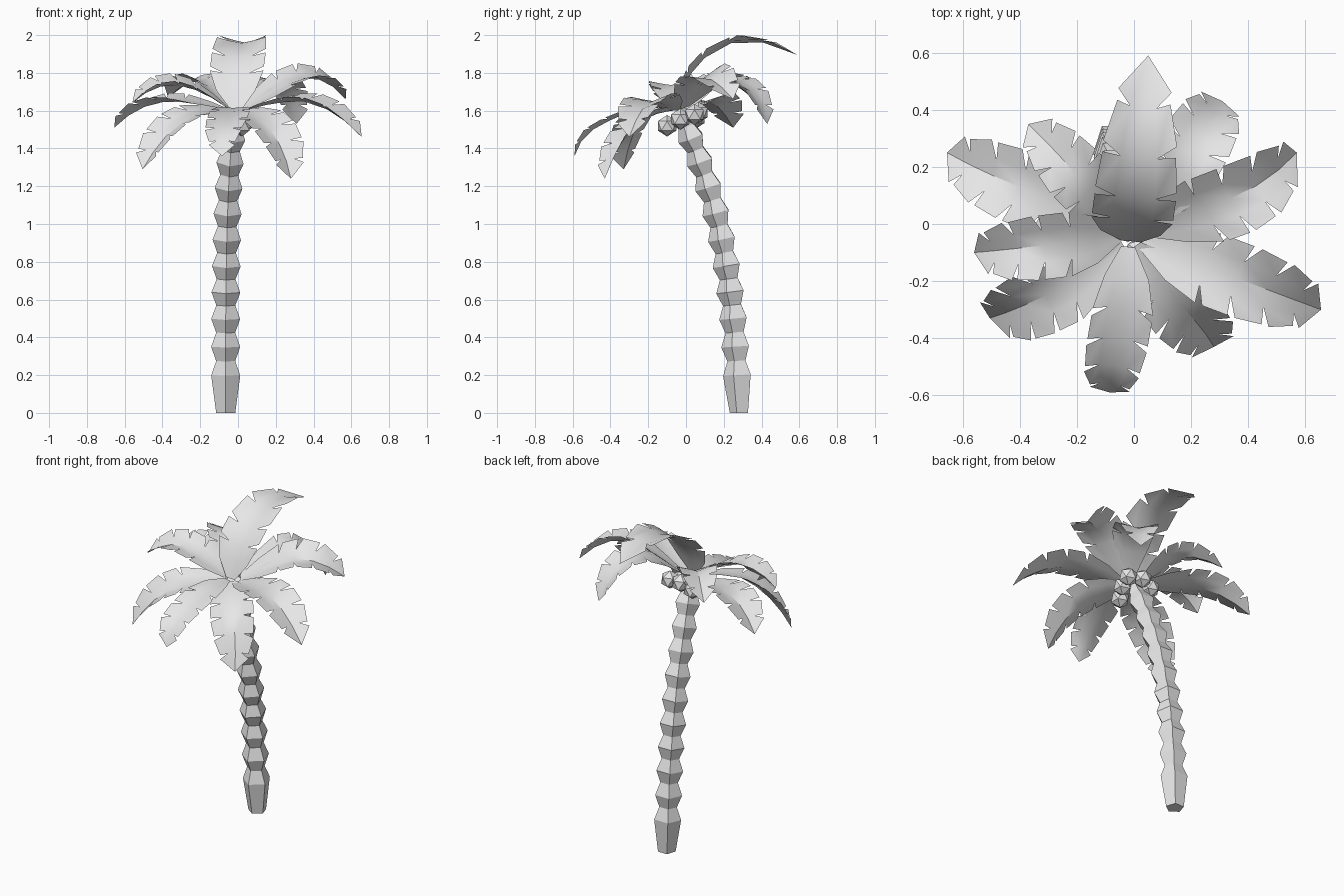
import bpy, bmesh, math
from mathutils import Vector

cube = bpy.data.objects.get("Cube")
if cube:
    bpy.data.objects.remove(cube, do_unlink=True)

grey = bpy.data.materials.new("plain grey")
grey.use_nodes = True
grey.diffuse_color = (0.8, 0.8, 0.8, 1)
grey.node_tree.nodes["Principled BSDF"].inputs["Base Color"].default_value = (0.8, 0.8, 0.8, 1)


def finish(bm, name, smooth=False):
    mesh = bpy.data.meshes.new(name)
    bm.to_mesh(mesh)
    bm.free()
    mesh.materials.append(grey)
    obj = bpy.data.objects.new(name, mesh)
    bpy.context.collection.objects.link(obj)
    if smooth:
        bpy.ops.object.select_all(action="DESELECT")
        obj.select_set(True)
        bpy.context.view_layer.objects.active = obj
        bpy.ops.object.shade_smooth_by_angle(angle=math.radians(35))
    return obj


def spline(points, t):
    """Catmull-Rom point on a path, t from 0 to 1."""
    p = [Vector(q) for q in points]
    p = [2 * p[0] - p[1]] + p + [2 * p[-1] - p[-2]]
    s = t * (len(points) - 1)
    i = min(int(s), len(points) - 2)
    u = s - i
    a, b, c, d = p[i:i + 4]
    return 0.5 * (2 * b + (c - a) * u + (2 * a - 5 * b + 4 * c - d) * u ** 2
                  + (3 * b - a - 3 * c + d) * u ** 3)


# Trunk: five-sided rings, alternately wide and narrow, along a leaning curve
def build_trunk():
    axis = [(-0.065, 0.277, 0.2), (-0.065, 0.256, 0.5), (-0.062, 0.22, 0.78),
            (-0.055, 0.163, 1.06), (-0.042, 0.078, 1.33), (-0.02, -0.02, 1.58)]
    steps = 20
    rings = [(Vector((-0.065, 0.285, 0)), Vector((0, 0, 1)), 0.053)]
    for k in range(steps + 1):
        t = k / steps
        tangent = (spline(axis, min(t + 0.02, 1)) - spline(axis, max(t - 0.02, 0))).normalized()
        radius = (0.053 if k % 2 or k == steps else 0.081) * (1 - 0.1 * t * t)
        rings.append((spline(axis, t), tangent, radius))
    bm = bmesh.new()
    loops = []
    for centre, tangent, radius in rings:
        side = Vector((0, 1, 0)).cross(tangent).normalized()
        back = tangent.cross(side)
        loops.append([bm.verts.new(centre + radius * (side * math.sin(a) - back * math.cos(a)))
                      for a in (math.tau * j / 5 for j in range(5))])
    for low, high in zip(loops, loops[1:]):
        for j in range(5):
            n = (j + 1) % 5
            bm.faces.new((low[j], low[n], high[n], high[j]))
    bm.faces.new(loops[0][::-1])
    bm.faces.new(loops[-1])
    finish(bm, "trunk")


# Frond: a folded leaf with V notches cut between its lobes
WIDTH = (0.03, 0.095, 0.13, 0.13, 0.118, 0.085, 0.0)


def build_frond(name, path, scale=1.0, fold=0.4, roll=0.0):
    bm = bmesh.new()
    last = len(WIDTH) - 1
    heading = Vector(path[-1]) - Vector(path[0])
    level = Vector((heading.y, -heading.x, 0)).normalized()

    def place(station, across, sign):
        t = min(station / last, 1)
        tangent = (spline(path, min(t + 0.03, 1)) - spline(path, max(t - 0.03, 0))).normalized()
        upright = level.cross(tangent).normalized()
        side = level * math.cos(roll) - upright * math.sin(roll)
        normal = side.cross(tangent).normalized()
        bend = fold * min(1, 0.2 + 1.3 * t)
        return spline(path, t) + (side * sign + normal * bend) * across * scale

    rib = [bm.verts.new(place(i, 0, 1)) for i in range(last + 1)]
    for sign in (1, -1):
        inner = [bm.verts.new(place(i, WIDTH[i] * 0.5, sign)) for i in range(last)] + [rib[-1]]
        for i in range(last):
            shift = 0.0 if i < 2 else 0.3
            near = bm.verts.new(place(i + shift, WIDTH[i], sign))
            far = rib[-1] if i == last - 1 else bm.verts.new(
                place(i + 1 + (0.08 if i else 0), WIDTH[i + 1], sign))
            for ring in ((rib[i], inner[i], inner[i + 1], rib[i + 1]),
                         (inner[i], near, far, inner[i + 1])):
                ring = list(dict.fromkeys(ring))
                bm.faces.new(ring if sign > 0 else ring[::-1])
    bmesh.ops.remove_doubles(bm, verts=bm.verts, dist=0.0005)
    finish(bm, name, smooth=True)


# Coconuts: faceted balls tucked under the crown
def build_coconuts():
    spots = [(0.08, 0.045, 1.58), (-0.01, 0.065, 1.59), (-0.08, 0.05, 1.56),
             (0.06, -0.03, 1.555), (0.02, -0.1, 1.52)]
    for number, spot in enumerate(spots, 1):
        bm = bmesh.new()
        bmesh.ops.create_icosphere(bm, subdivisions=1, radius=0.057)
        bmesh.ops.translate(bm, verts=bm.verts, vec=spot)
        finish(bm, f"coconut_{number}")


build_trunk()
build_coconuts()

build_frond("back_frond", [(-0.01, -0.06, 1.61), (-0.01, 0.0, 1.75), (0.005, 0.1, 1.88),
                           (0.025, 0.32, 1.975), (0.05, 0.59, 1.895)], 1.1, 0.22)
build_frond("back_right_frond", [(0.03, 0, 1.62), (0.14, 0.15, 1.74), (0.21, 0.27, 1.755),
                                 (0.27, 0.37, 1.67), (0.31, 0.43, 1.53)], 0.95, 0.25)
build_frond("right_frond", [(0.03, -0.02, 1.61), (0.2, 0.04, 1.71), (0.34, 0.09, 1.77),
                            (0.47, 0.16, 1.75), (0.57, 0.25, 1.66)], 1.0, 0.4, 0.25)
build_frond("front_right_frond", [(0.03, -0.06, 1.6), (0.2, -0.13, 1.64), (0.36, -0.19, 1.645),
                                  (0.52, -0.25, 1.58), (0.655, -0.3, 1.46)], 1.0, 0.35, 0.07)
build_frond("low_right_frond", [(0, -0.08, 1.6), (0.09, -0.19, 1.57), (0.17, -0.29, 1.5),
                                (0.24, -0.37, 1.38), (0.28, -0.43, 1.24)], 0.97, 0.4, 0.22)
build_frond("front_frond", [(-0.02, -0.08, 1.61), (-0.03, -0.24, 1.61), (-0.055, -0.4, 1.55),
                            (-0.08, -0.53, 1.47), (-0.085, -0.59, 1.36)], 0.82, 0.2)
build_frond("low_left_frond", [(-0.04, -0.07, 1.6), (-0.19, -0.19, 1.59), (-0.31, -0.25, 1.53),
                               (-0.42, -0.3, 1.42), (-0.505, -0.33, 1.29)], 0.97, 0.4, -0.22)
build_frond("left_frond", [(-0.05, -0.04, 1.61), (-0.18, -0.06, 1.69), (-0.32, -0.075, 1.735),
                           (-0.45, -0.09, 1.715), (-0.56, -0.1, 1.64)], 0.88, 0.4, -0.18)
build_frond("back_left_frond", [(-0.05, 0, 1.6), (-0.25, 0.07, 1.64), (-0.4, 0.13, 1.645),
                                (-0.54, 0.19, 1.6), (-0.655, 0.25, 1.51)], 1.0, 0.35, -0.08)
build_frond("rear_left_frond", [(-0.04, 0.01, 1.61), (-0.13, 0.1, 1.71), (-0.2, 0.17, 1.755),
                                (-0.28, 0.26, 1.74), (-0.37, 0.35, 1.67)], 0.85)
